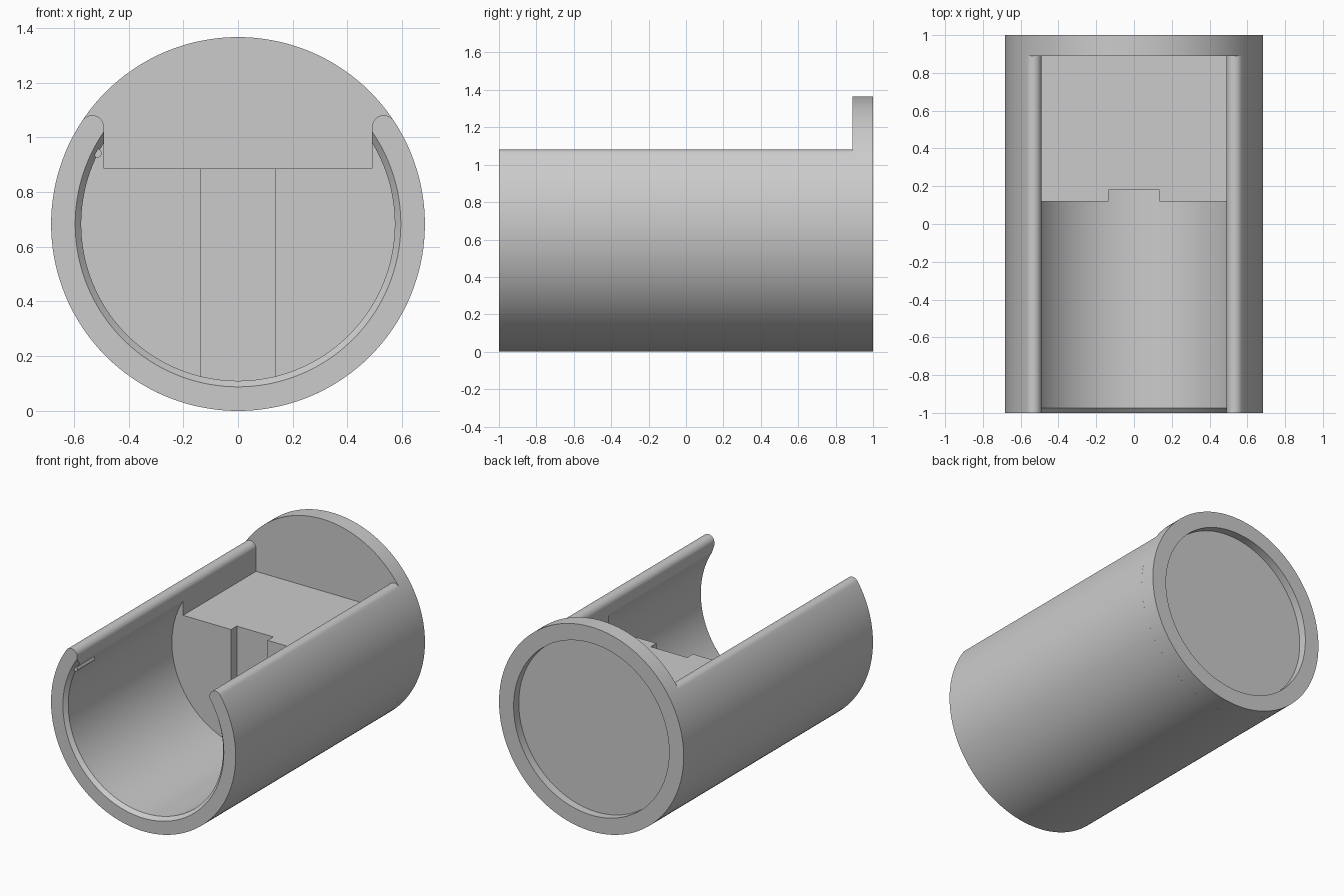
import bpy, bmesh
from math import sin, cos, acos, atan2, sqrt, pi, radians

cube = bpy.data.objects.get("Cube")
if cube:
    bpy.data.objects.remove(cube, do_unlink=True)

R = 0.683        # outer radius, also height of the axis
BORE = 0.573     # inner radius
GAP = 0.49       # half width of the top opening
TIP = 0.043      # rounding of the wall tips
SHELF = 0.885    # height of the flat block top
PLATE_Y = 0.89   # front of the end plate

grey = bpy.data.materials.new("plain grey")
grey.use_nodes = True
colour = (0.6, 0.6, 0.6, 1)
grey.diffuse_color = colour
grey.node_tree.nodes["Principled BSDF"].inputs["Base Color"].default_value = colour


def arc(r, a, b, n, cx=0, cz=R):
    return [(cx + r * cos(a + (b - a) * i / n), cz + r * sin(a + (b - a) * i / n))
            for i in range(n + 1)]


def loft(name, sections):
    """Join equal-length (x, z) outlines at successive y and cap both ends."""
    bm = bmesh.new()
    rings = [[bm.verts.new((x, y, z)) for x, z in pts] for y, pts in sections]
    n = len(rings[0])
    for a, b in zip(rings, rings[1:]):
        for i in range(n):
            j = (i + 1) % n
            bm.faces.new((a[i], a[j], b[j], b[i]))
    bm.faces.new(rings[0])
    bm.faces.new(rings[-1])
    bmesh.ops.recalc_face_normals(bm, faces=bm.faces)
    mesh = bpy.data.meshes.new(name)
    bm.to_mesh(mesh)
    bm.free()
    mesh.materials.append(grey)
    ob = bpy.data.objects.new(name, mesh)
    bpy.context.collection.objects.link(ob)
    return ob


def smooth(ob):
    bpy.ops.object.select_all(action="DESELECT")
    ob.select_set(True)
    bpy.context.view_layer.objects.active = ob
    bpy.ops.object.shade_smooth_by_angle(angle=radians(25))


def wall_outline(inner):
    """Open C section with rounded tips."""
    cx = GAP + TIP
    cz = R + sqrt((R - TIP) ** 2 - cx ** 2)
    t = atan2(cz - R, cx)
    s = acos(GAP / inner)
    outer = arc(R, t, -pi - t, 120)
    left_tip = arc(TIP, pi - t, 0, 14, -cx, cz)[1:]
    inside = arc(inner, -pi - s, s, 120)
    right_tip = arc(TIP, pi, t, 14, cx, cz)[:-1]
    return outer + left_tip + inside + right_tip


# Open tube wall with a chamfered front mouth
shell = loft("tube_wall", [(-1, wall_outline(BORE + 0.022)),
                           (-0.975, wall_outline(BORE)),
                           (PLATE_Y, wall_outline(BORE))])
smooth(shell)

# Round end plate with a shallow recess in its back
plate = loft("end_plate", [(y, arc(r, 0, 2 * pi, 144)[:-1]) for y, r in
                           ((PLATE_Y, R), (1, R), (1, 0.575), (0.945, 0.575))])
smooth(plate)

# Inner block filling the bore, with upright side walls above its flat top
s = acos(GAP / (BORE + 0.002))
block_outline = arc(BORE + 0.002, s, -pi - s, 120) + [(-GAP, SHELF), (GAP, SHELF)]
block = loft("inner_block", [(0.12, block_outline), (PLATE_Y, block_outline)])

# Upright slot in the front of the block
slot = [(-0.135, 0.02), (0.135, 0.02), (0.135, 1), (-0.135, 1)]
cutter = loft("slot_cutter", [(0, slot), (0.18, slot)])
cutter.hide_render = True
cut = block.modifiers.new("slot", "BOOLEAN")
cut.operation = "DIFFERENCE"
cut.solver = "EXACT"
cut.object = cutter
bpy.context.view_layer.objects.active = block
bpy.ops.object.modifier_apply(modifier=cut.name)
bpy.data.objects.remove(cutter, do_unlink=True)
smooth(block)

# Small catch ridge inside one wall near the mouth
ridge_outline = arc(0.016, 0, 2 * pi, 20, -0.514, 0.942)[:-1]
smooth(loft("catch_ridge", [(-0.985, ridge_outline), (-0.8, ridge_outline)]))
